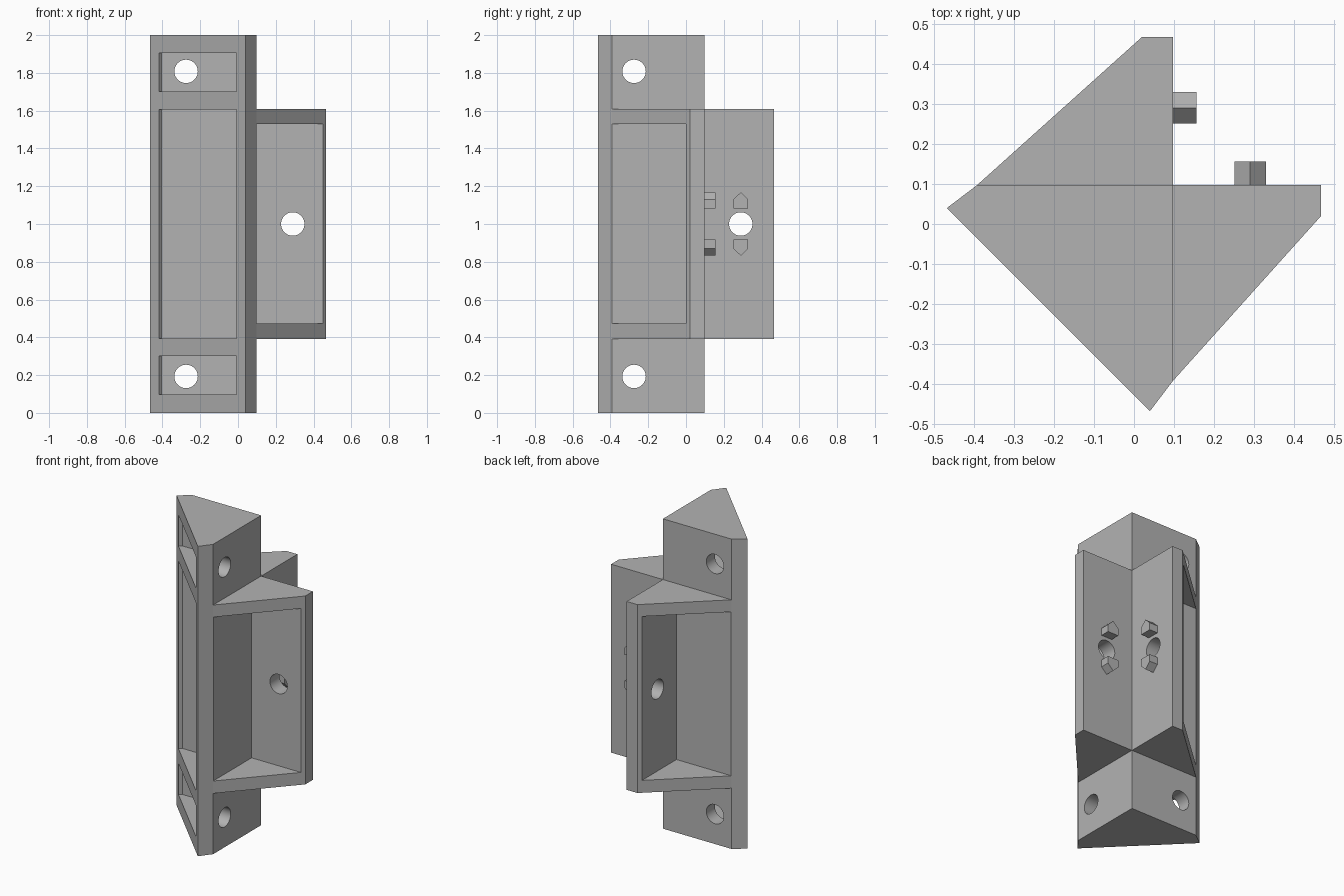
import bpy
import bmesh
from math import pi

cube = bpy.data.objects.get("Cube")
if cube:
    bpy.data.objects.remove(cube, do_unlink=True)

grey = bpy.data.materials.new("plain grey")
grey.use_nodes = True
shade = (0.45, 0.45, 0.45, 1)
grey.diffuse_color = shade
grey.node_tree.nodes["Principled BSDF"].inputs["Base Color"].default_value = shade


def swap(points):
    """Mirror plan points across the diagonal x = y."""
    return [(y, x) for x, y in points]


def finish(name, bm):
    bmesh.ops.recalc_face_normals(bm, faces=bm.faces)
    mesh = bpy.data.meshes.new(name)
    bm.to_mesh(mesh)
    bm.free()
    mesh.materials.append(grey)
    ob = bpy.data.objects.new(name, mesh)
    bpy.context.collection.objects.link(ob)
    return ob


def prism(name, points, z0, z1):
    """Extrude a plan outline from z0 to z1."""
    bm = bmesh.new()
    face = bm.faces.new([bm.verts.new((x, y, z0)) for x, y in points])
    out = bmesh.ops.extrude_face_region(bm, geom=[face])
    tops = [v for v in out["geom"] if isinstance(v, bmesh.types.BMVert)]
    bmesh.ops.translate(bm, verts=tops, vec=(0, 0, z1 - z0))
    return finish(name, bm)


def drill(at, z, along_x):
    """Round cutter running the whole way along x or y."""
    bpy.ops.mesh.primitive_cylinder_add(vertices=40, radius=0.062, depth=2)
    ob = bpy.context.object
    ob.name = "drill"
    ob.data.materials.append(grey)
    ob.rotation_euler = (0, pi / 2, 0) if along_x else (pi / 2, 0, 0)
    ob.location = (0, at, z) if along_x else (at, 0, z)
    return ob


def cut(ob, cutters):
    for cutter in cutters:
        cutter.hide_render = True
        mod = ob.modifiers.new("cut", "BOOLEAN")
        mod.operation = "DIFFERENCE"
        mod.solver = "EXACT"
        mod.object = cutter
        bpy.ops.object.select_all(action="DESELECT")
        bpy.context.view_layer.objects.active = ob
        ob.select_set(True)
        bpy.ops.object.modifier_apply(modifier=mod.name)
        bpy.data.objects.remove(cutter, do_unlink=True)
    bpy.ops.object.shade_smooth_by_angle(angle=pi / 6)


# Tall column with three pockets in its diagonal face and screw holes at the ends
column = prism("column", [(-0.467, 0.04), (0.04, -0.467), (0.097, -0.392),
                          (0.097, 0.097), (-0.392, 0.097)], 0, 2)
pocket = [(-0.452, -0.045), (-0.404, 0.01), (0.01, 0.01),
          (0.01, -0.404), (-0.045, -0.452)]
cutters = [prism("pocket", pocket, z0, z1)
           for z0, z1 in ((0.098, 0.3), (0.395, 1.607), (1.702, 1.904))]
cutters += [drill(-0.275, z, side) for z in (0.193, 1.808) for side in (True, False)]
cut(column, cutters)

# Two mirrored wings, each a hollow wedge with a hole in its back wall
wing = [(0.097, -0.392), (0.467, 0.02), (0.467, 0.097), (0.097, 0.097)]
hollow = [(0.05, -0.445), (0.541, 0.102 - 0.102), (0.05, 0)]
hollow = [(0.05, 0), (0.449, 0), (0.55, -0.1), (0.3, -0.5),
          (0.097, -0.391), (0.05, -0.391)]
peg = [(-0.039, 1.083), (0.039, 1.083), (0.039, 1.13), (0, 1.168), (-0.039, 1.13)]

for side, rear in (("left", False), ("rear", True)):
    place = swap if rear else list
    body = prism(side + "_wing", place(wing), 0.392, 1.608)
    cut(body, [prism("hollow", place(hollow), 0.472, 1.53),
               drill(0.29, 1, rear)])

    # Pointed locating pegs above and below the hole
    for level, low in (("upper", False), ("lower", True)):
        bm = bmesh.new()
        rings = []
        for depth in (0.097, 0.156):
            ring = []
            for across, z in peg:
                x, y = place([(0.29 + across, depth)])[0]
                ring.append(bm.verts.new((x, y, 2 - z if low else z)))
            bm.faces.new(ring)
            rings.append(ring)
        for i in range(len(peg)):
            j = (i + 1) % len(peg)
            bm.faces.new((rings[0][i], rings[0][j], rings[1][j], rings[1][i]))
        finish(f"{side}_{level}_peg", bm)
